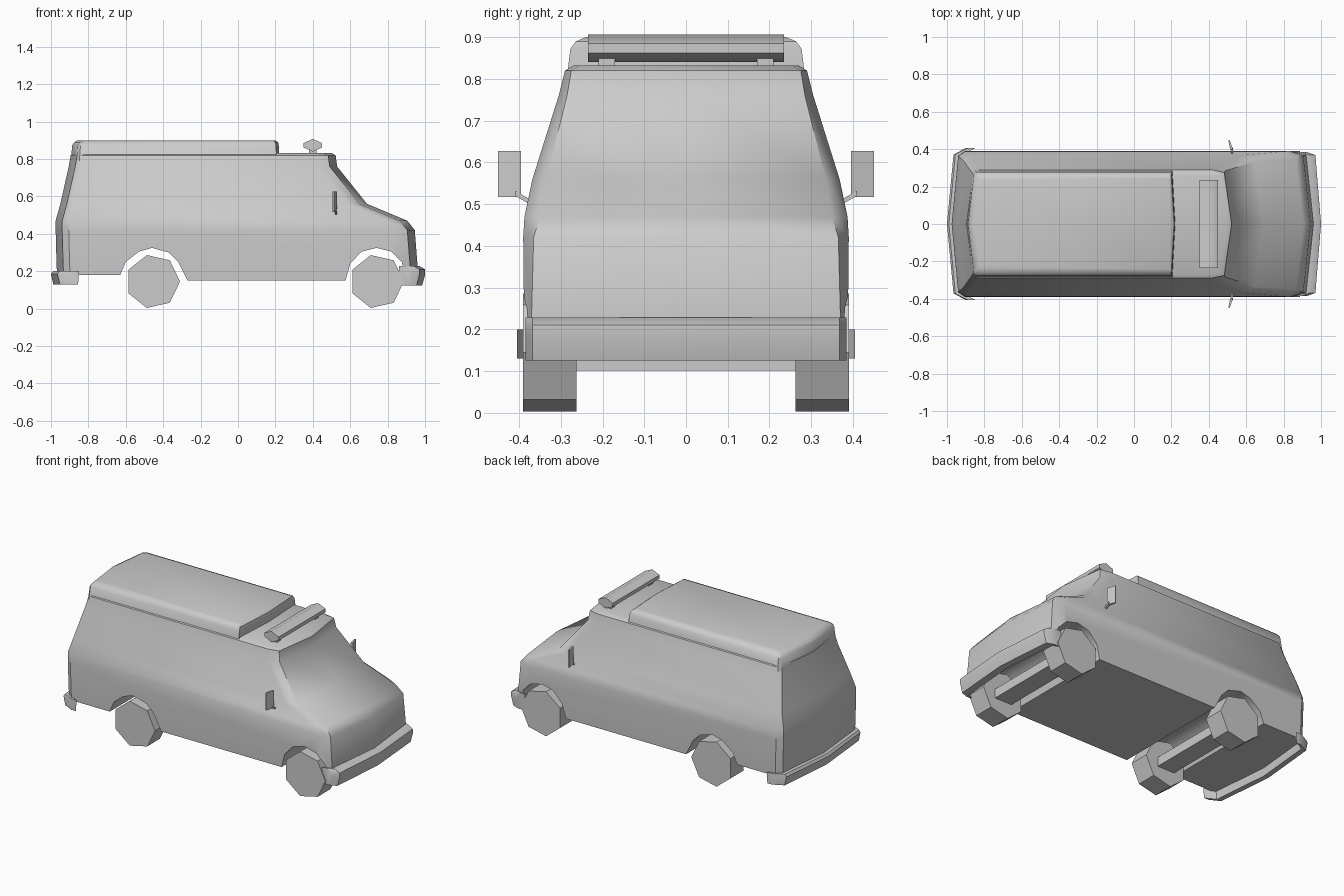
import bpy, bmesh, math
from mathutils import Vector

cube = bpy.data.objects.get("Cube")
if cube:
    bpy.data.objects.remove(cube, do_unlink=True)

paint = bpy.data.materials.new("light grey")
paint.use_nodes = True
GREY = (0.6, 0.6, 0.6, 1)
paint.diffuse_color = GREY
paint.node_tree.nodes["Principled BSDF"].inputs["Base Color"].default_value = GREY


def loft(name, stacks):
    """Skin each stack of equal closed rings and cap both ends."""
    bm = bmesh.new()
    for rings in stacks:
        rows = [[bm.verts.new(p) for p in ring] for ring in rings]
        n = len(rows[0])
        for a, b in zip(rows, rows[1:]):
            for i in range(n):
                j = (i + 1) % n
                bm.faces.new((a[i], a[j], b[j], b[i]))
        bm.faces.new(rows[0][::-1])
        bm.faces.new(rows[-1])
    bmesh.ops.recalc_face_normals(bm, faces=bm.faces)
    mesh = bpy.data.meshes.new(name)
    bm.to_mesh(mesh)
    bm.free()
    obj = bpy.data.objects.new(name, mesh)
    bpy.context.collection.objects.link(obj)
    mesh.materials.append(paint)
    return obj


def select(obj):
    bpy.ops.object.select_all(action="DESELECT")
    obj.select_set(True)
    bpy.context.view_layer.objects.active = obj


def smooth(obj, degrees=35):
    select(obj)
    bpy.ops.object.shade_smooth_by_angle(angle=math.radians(degrees))


def outline(z, half):
    """Mirror half a plan outline, which starts and ends on the centre line."""
    other = [(x, -y) for x, y in half[-2:0:-1]]
    return [(x, y, z) for x, y in half + other]


def across(profile, y0, y1):
    """Two copies of an x-z profile, for a prism across the vehicle."""
    return [[(x, y, z) for x, z in profile] for y in (y0, y1)]


def box(x0, x1, y0, y1, z0, z1):
    return across([(x0, z0), (x1, z0), (x1, z1), (x0, z1)], y0, y1)


# Body shell: height, rear x, front x, side half width, nose half width
levels = [
    (0.15, -0.965, 0.96, 0.385, 0.36),
    (0.23, -0.97, 0.96, 0.388, 0.37),
    (0.42, -0.975, 0.945, 0.39, 0.365),
    (0.47, -0.975, 0.905, 0.387, 0.35),
    (0.56, -0.95, 0.69, 0.368, 0.335),
    (0.76, -0.905, 0.53, 0.305, 0.285),
    (0.82, -0.895, 0.522, 0.29, 0.275),
    (0.832, -0.86, 0.50, 0.27, 0.255),
]
rings = []
for z, rear, front, w, nose in levels:
    rings.append(outline(z, [
        (rear, 0), (rear + 0.035, w - 0.025), (rear + 0.07, w),
        (front - 0.11, w), (front - 0.04, nose), (front, 0)]))
body = loft("body", [rings])

# Wheel arches and the raised sills at both ends, cut across the full width
rear_cut = [(-1.1, 0.05), (-1.1, 0.18), (-0.63, 0.18), (-0.6, 0.25), (-0.53, 0.305),
            (-0.46, 0.325), (-0.37, 0.3), (-0.32, 0.25), (-0.27, 0.15), (-0.26, 0.05)]
front_cut = [(0.565, 0.05), (0.575, 0.15), (0.6, 0.24), (0.66, 0.305), (0.74, 0.325),
             (0.82, 0.305), (0.875, 0.25), (0.89, 0.2), (1.1, 0.2), (1.1, 0.05)]
cutter = loft("arch_cutter", [across(p, -0.6, 0.6) for p in (rear_cut, front_cut)])
cutter.hide_render = True
cut = body.modifiers.new("arches", "BOOLEAN")
cut.operation = "DIFFERENCE"
cut.solver = "EXACT"
cut.object = cutter
select(body)
bpy.ops.object.modifier_apply(modifier="arches")
bpy.data.objects.remove(cutter, do_unlink=True)
smooth(body)

# Raised roof behind the cab
roof = []
for z, rear, front, w in [(0.79, -0.893, 0.222, 0.287), (0.872, -0.887, 0.218, 0.277),
                          (0.89, -0.875, 0.214, 0.264), (0.9, -0.855, 0.2, 0.24)]:
    roof.append(outline(z, [(rear, 0), (rear + 0.03, w - 0.015), (rear + 0.045, w),
                            (front - 0.015, w), (front, 0)]))
smooth(loft("raised_roof", [roof]))


def bumper(name, path, section):
    """Sweep an x-z section along a mirrored path of (x, y)."""
    full = path + [(x, -y) for x, y in path[-2::-1]]
    smooth(loft(name, [[[(x + dx, y, z) for dx, z in section] for x, y in full]]))


# Bumpers, bowed in plan with wrapped ends
bumper("front_bumper", [(0.925, 0.385), (0.97, 0.368), (1.0, 0)],
       [(-0.03, 0.228), (0, 0.21), (0, 0.18), (-0.015, 0.125), (-0.06, 0.125), (-0.065, 0.228)])
bumper("rear_bumper", [(-0.9, 0.405), (-0.965, 0.372), (-1.0, 0)],
       [(0.01, 0.2), (0, 0.185), (0.012, 0.13), (0.045, 0.13), (0.05, 0.2)])

# Wheels with seven sides, and the axles between them
for end, cx in (("rear", -0.455), ("front", 0.742)):
    tyre = [(cx + 0.145 * math.cos(math.tau * i / 7), 0.145 + 0.145 * math.sin(math.tau * i / 7))
            for i in range(7)]
    for side, s in (("left", 1), ("right", -1)):
        loft(f"{end}_wheel_{side}", [across(tyre, 0.262 * s, 0.39 * s)])
    loft(f"{end}_axle", [box(cx - 0.06, cx + 0.06, -0.262, 0.262, 0.102, 0.16)])

# Roof light bar on two feet
bar = [(0.35, 0.885), (0.40, 0.907), (0.45, 0.885), (0.45, 0.862), (0.40, 0.84), (0.35, 0.862)]
smooth(loft("light_bar", [across(bar, -0.235, 0.235)]), 65)
for s in (1, -1):
    loft("light_bar_foot", [box(0.38, 0.42, s * 0.17, s * 0.21, 0.82, 0.85)])

# Door mirrors on short arms
for s in (1, -1):
    plan = [(0.53, 0.395), (0.512, 0.45), (0.505, 0.445), (0.515, 0.395)]
    loft("door_mirror", [[[(x, y * s, z) for x, y in plan] for z in (0.517, 0.627)]])
    loft("mirror_arm", [[[(x, y * s, z + dz) for x, dz in ((0.518, 0), (0.53, 0), (0.53, 0.012), (0.518, 0.012))]
                         for y, z in ((0.36, 0.492), (0.41, 0.52))]])
